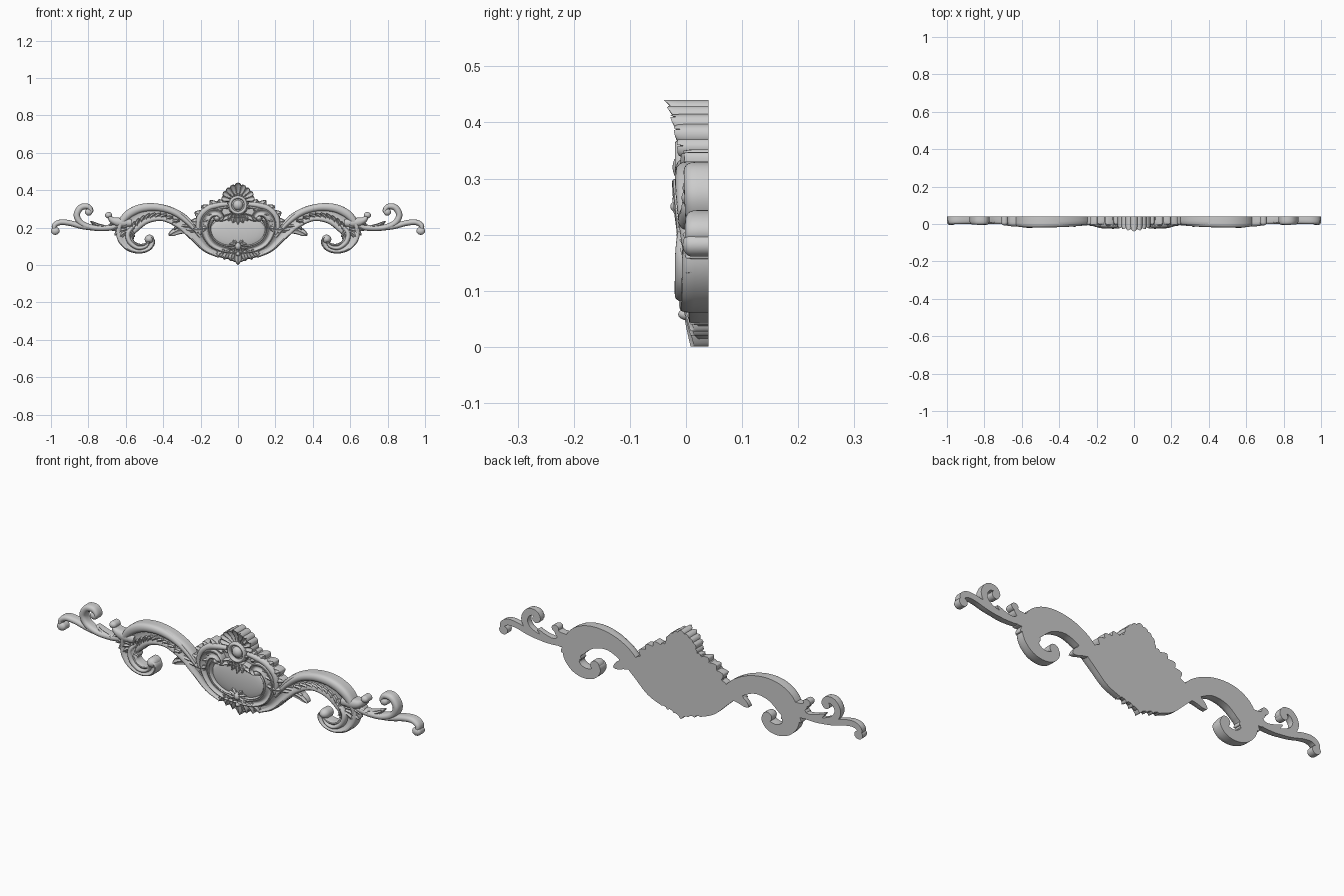
import bpy, bmesh, math
from mathutils import Vector

BACK = 0.04
ROUND = [math.sin(math.pi * i / 10) ** 0.7 for i in range(11)]
GROOVE = [0, .6, .88, .95, .8, .55, .5, .55, .8, .95, .88, .6, 0]   # beads with a hollow middle
VEIN = [0, .5, .75, .7, .8, 1, .8, .7, .75, .5, 0]                  # leaf with a centre rib


def spline(pts, n, closed=False):
    """Catmull-Rom through points of any dimension."""
    m, out = len(pts), []
    get = (lambda i: pts[i % m]) if closed else (lambda i: pts[max(0, min(m - 1, i))])
    for i in range(m if closed else m - 1):
        a, b, c, d = get(i - 1), get(i), get(i + 1), get(i + 2)
        for k in range(n):
            t = k / n
            out.append([.5 * (2 * q + (r - p) * t + (2 * p - 5 * q + 4 * r - s) * t * t
                              + (3 * q - p - 3 * r + s) * t ** 3) for p, q, r, s in zip(a, b, c, d)])
    if not closed:
        out.append(list(pts[-1]))
    return out


def finish(name, bm, mirror):
    bmesh.ops.recalc_face_normals(bm, faces=bm.faces)
    me = bpy.data.meshes.new(name)
    bm.to_mesh(me)
    bm.free()
    ob = bpy.data.objects.new(name, me)
    bpy.context.collection.objects.link(ob)
    if mirror:
        mod = ob.modifiers.new("mirror", 'MIRROR')
        mod.use_mirror_merge = False
    bpy.ops.object.select_all(action='DESELECT')
    ob.select_set(True)
    bpy.context.view_layer.objects.active = ob
    bpy.ops.object.shade_smooth_by_angle(angle=math.radians(45))
    return ob


def loft(bm, rings):
    vs = [[bm.verts.new(p) for p in r] for r in rings]
    for a, b in zip(vs, vs[1:]):
        for i in range(len(a)):
            j = (i + 1) % len(a)
            bm.faces.new((a[i], a[j], b[j], b[i]))
    bm.faces.new(vs[0])
    bm.faces.new(vs[-1])


def strip(name, pts, prof=ROUND, n=7, tip=.02, mirror=True, depth=.024):
    """Carved moulding along (x, z, half width, front y), flat at the back."""
    s = spline(pts, n)
    P = [Vector(p[:2]) for p in s]
    left = [0.0] * len(P)
    for i in range(len(P) - 2, -1, -1):
        left[i] = left[i + 1] + (P[i + 1] - P[i]).length
    rings = []
    for i, (x, z, w, yf) in enumerate(s):
        t = (P[min(i + 1, len(P) - 1)] - P[max(i - 1, 0)]).normalized()
        if tip and left[i] < tip:
            w *= max(.12, math.sqrt(1 - (1 - left[i] / tip) ** 2))
        e = min(yf + depth, .034)
        row = [(x + t.y * w, BACK, z - t.x * w)]
        for k, h in enumerate(prof):
            o = -math.cos(math.pi * k / (len(prof) - 1)) * w
            row.append((x - t.y * o, e + (yf - e) * h, z + t.x * o))
        row.append((x - t.y * w, BACK, z + t.x * w))
        rings.append(row)
    bm = bmesh.new()
    loft(bm, rings)
    return finish(name, bm, mirror)


def leaf(name, x0, z0, x1, z1, w, y0, y1, bend=.0, prof=VEIN, mirror=True):
    d = Vector((x1 - x0, z1 - z0))
    mx, mz = x0 + d.x * .55 - d.y * bend, z0 + d.y * .55 + d.x * bend
    return strip(name, [(x0, z0, w * .5, y0), (mx, mz, w, (y0 + y1) / 2), (x1, z1, w * .6, y1)],
                 prof, 8, min(.03, d.length * .4), mirror)


def boss(name, x, z, rx, rz, yf, edge=.01, mirror=True, seg=32):
    """Rounded knob or cushion rising from the back plane."""
    bm = bmesh.new()
    rows = [(1, BACK)] + [(math.cos(a), edge + (yf - edge) * math.sin(a))
                          for a in [math.radians(q) for q in (0, 15, 30, 45, 60, 75, 86)]]
    loft(bm, [[(x + rx * r * math.cos(2 * math.pi * k / seg), y,
                z + rz * r * math.sin(2 * math.pi * k / seg)) for k in range(seg)] for r, y in rows])
    return finish(name, bm, mirror)


# Central backing plate
half = [(.05, .03), (.12, .05), (.19, .105), (.225, .17), (.23, .24), (.195, .29), (.135, .33), (.07, .36)]
outline = [(0, .012)] + half + [(0, .41)] + [(-x, z) for x, z in reversed(half)]
ring = spline(outline, 5, True)
bm = bmesh.new()
loft(bm, [[(x, BACK, z) for x, z in ring], [(x, .022, z) for x, z in ring],
          [(x * .97, .014, .2 + (z - .2) * .97) for x, z in ring]])
finish("cartouche_plate", bm, False)

# Cushion panel
boss("center_panel", 0, .178, .15, .09, -.006, .012, False, 48)

# C-scroll frame around the panel, plus inner bead
strip("frame_scroll", [(.0, .078, .016, -.008), (.07, .083, .018, -.008), (.135, .112, .02, -.01),
                       (.172, .165, .022, -.014), (.178, .225, .024, -.02), (.15, .272, .023, -.025),
                       (.11, .278, .02, -.026), (.09, .254, .016, -.024), (.108, .24, .012, -.022)], GROOVE)
boss("frame_scroll_eye", .112, .25, .018, .018, -.028)
strip("frame_inner_bead", [(.0, .1, .006, -.006), (.07, .104, .006, -.007), (.122, .13, .006, -.009),
                           (.147, .17, .006, -.012), (.148, .215, .006, -.014), (.13, .24, .006, -.016)])
strip("frame_upper_bar", [(.0, .262, .012, -.014), (.04, .262, .013, -.016), (.075, .25, .014, -.018),
                          (.1, .235, .008, -.016)], GROOVE)

# Lobed shoulder leaves
for i, (x0, z0, x1, z1, w) in enumerate([(.05, .31, .105, .35, .022), (.08, .3, .15, .345, .024),
                                         (.11, .285, .195, .318, .026), (.14, .27, .232, .282, .026),
                                         (.16, .24, .25, .238, .024), (.17, .2, .243, .195, .022)]):
    leaf(f"shoulder_leaf_{i}", x0, z0, x1, z1, w, -.018, -.004 - .004 * (i % 2), -.1)
strip("shoulder_roll", [(.055, .325, .012, -.014), (.1, .32, .015, -.018), (.155, .305, .016, -.018),
                        (.2, .265, .016, -.016), (.213, .21, .014, -.012), (.2, .16, .01, -.006)])

# Oval jewel with ring
boss("jewel_base", 0, .32, .056, .054, -.008, .01, False)
circle = [(.042 * math.cos(a), .32 + .042 * math.sin(a), .009, -.02)
          for a in [2 * math.pi * k / 12 for k in range(13)]]
strip("jewel_ring", circle, ROUND, 4, 0, False)
boss("jewel", 0, .32, .027, .028, -.024, .0, False)
for i, (x, z) in enumerate([(0, .215), (.028, .224), (.054, .236)]):
    leaf(f"pendant_leaf_{i}", x * .6, .272, x, z, .015, -.018, -.01, 0, VEIN, i > 0)

# Fluted shell crest flaring forward at the rim
for i, (a, r) in enumerate([(90, .1), (70, .094), (50, .092), (31, .093), (12, .09)]):
    c, s = math.cos(math.radians(a)), math.sin(math.radians(a))
    y1 = -.041 + .006 * i
    strip(f"crest_flute_{i}", [(c * .03, .34 + s * .03, .01, -.008), (c * .055, .34 + s * .055, .014, -.012),
                               (c * r * .85, .34 + s * r * .85, .018, (y1 - .014) / 2),
                               (c * r, .34 + s * r, .015, y1)], GROOVE, 7, .014, i > 0)

# Bottom palmette
for i, (x0, x1, z1, w) in enumerate([(0, 0, .001, .02), (.02, .038, .02, .018), (.045, .075, .028, .018),
                                     (.07, .112, .04, .017)]):
    leaf(f"base_leaf_{i}", x0, .08, x1, z1, w, -.008, .008, .08 if i else 0, VEIN, i > 0)
boss("base_flower_knob", 0, .1, .018, .02, -.02, .0, False, 20)
boss("base_lower_knob", 0, .058, .012, .011, -.014, .005, False, 20)
for i, a in enumerate((20, 55, -25)):
    c, s = math.cos(math.radians(a)), math.sin(math.radians(a))
    leaf(f"base_flower_petal_{i}", c * .012, .1 + s * .012, c * .048, .1 + s * .042, .011, -.014, -.008)

# Wing: S-shaped acanthus arch running into the lower volute
strip("wing_arch", [(.1, .058, .02, .004), (.17, .095, .026, .002), (.235, .165, .034, -.002),
                    (.305, .235, .042, -.006), (.4, .278, .044, -.01), (.5, .272, .054, -.01),
                    (.578, .222, .06, -.008), (.605, .16, .046, -.008), (.582, .11, .034, -.01),
                    (.535, .088, .027, -.012), (.488, .095, .024, -.014), (.463, .122, .02, -.016),
                    (.473, .148, .016, -.016)], GROOVE, 8)
boss("volute_eye", .474, .138, .025, .024, -.02)
strip("wing_top_roll", [(.2, .15, .008, -.002), (.262, .222, .013, -.008), (.34, .281, .017, -.014),
                        (.43, .308, .02, -.018), (.52, .303, .022, -.02), (.59, .268, .022, -.018),
                        (.63, .215, .016, -.012), (.635, .17, .01, -.006)])
strip("volute_rib", [(.55, .215, .008, -.014), (.588, .17, .013, -.019), (.578, .122, .013, -.02),
                     (.537, .092, .011, -.02), (.495, .098, .009, -.019), (.474, .125, .007, -.018)])

# Acanthus leaflets along the underside of the arch
under = spline([(.29, .225), (.38, .268), (.47, .272), (.55, .232), (.58, .18)], 3)
for i in range(1, len(under)):
    x, z = under[i]
    t = Vector((x - under[i - 1][0], z - under[i - 1][1])).normalized()
    d = Vector((t.x * .6 + t.y * .8, t.y * .6 - t.x * .8)) * (.046 + .002 * (i % 3))
    leaf(f"wing_leaflet_{i}", x, z, x + d.x, z + d.y, .013, -.017, -.004, .15)
leaf("wing_spur_leaf", .23, .185, .372, .158, .022, .0, .01, .12)
leaf("wing_spur_leaf_upper", .26, .205, .345, .19, .016, -.004, .004, .12)

# Leaf cluster where the tail begins
strip("cluster_curl", [(.57, .225, .02, -.01), (.63, .228, .024, -.014), (.672, .24, .017, -.01),
                       (.69, .262, .012, -.006)])
boss("cluster_curl_eye", .692, .266, .019, .017, -.008)
for i, (x1, z1) in enumerate([(.69, .212), (.676, .185), (.66, .158), (.642, .132)]):
    leaf(f"cluster_leaf_{i}", .595, .215 - i * .012, x1, z1, .016, -.012, .0, .1)

# Tail: upper curl and outer hook
strip("tail_curl", [(.63, .212, .018, .0), (.7, .198, .016, .0), (.78, .2, .015, .0), (.84, .225, .016, -.001),
                    (.862, .268, .017, -.003), (.84, .307, .017, -.004), (.803, .312, .015, -.004),
                    (.785, .29, .012, -.003), (.798, .274, .01, -.002)])
boss("tail_curl_eye", .798, .283, .02, .019, -.006)
strip("tail_hook", [(.66, .203, .014, .004), (.75, .197, .014, .003), (.83, .206, .015, .002),
                    (.9, .224, .015, .0), (.95, .228, .015, -.001), (.98, .212, .014, -.002),
                    (.982, .186, .012, -.002)])
boss("tail_hook_eye", .977, .182, .023, .021, -.006)
leaf("tail_sprout", .7, .205, .79, .235, .011, .0, .008, -.1)
